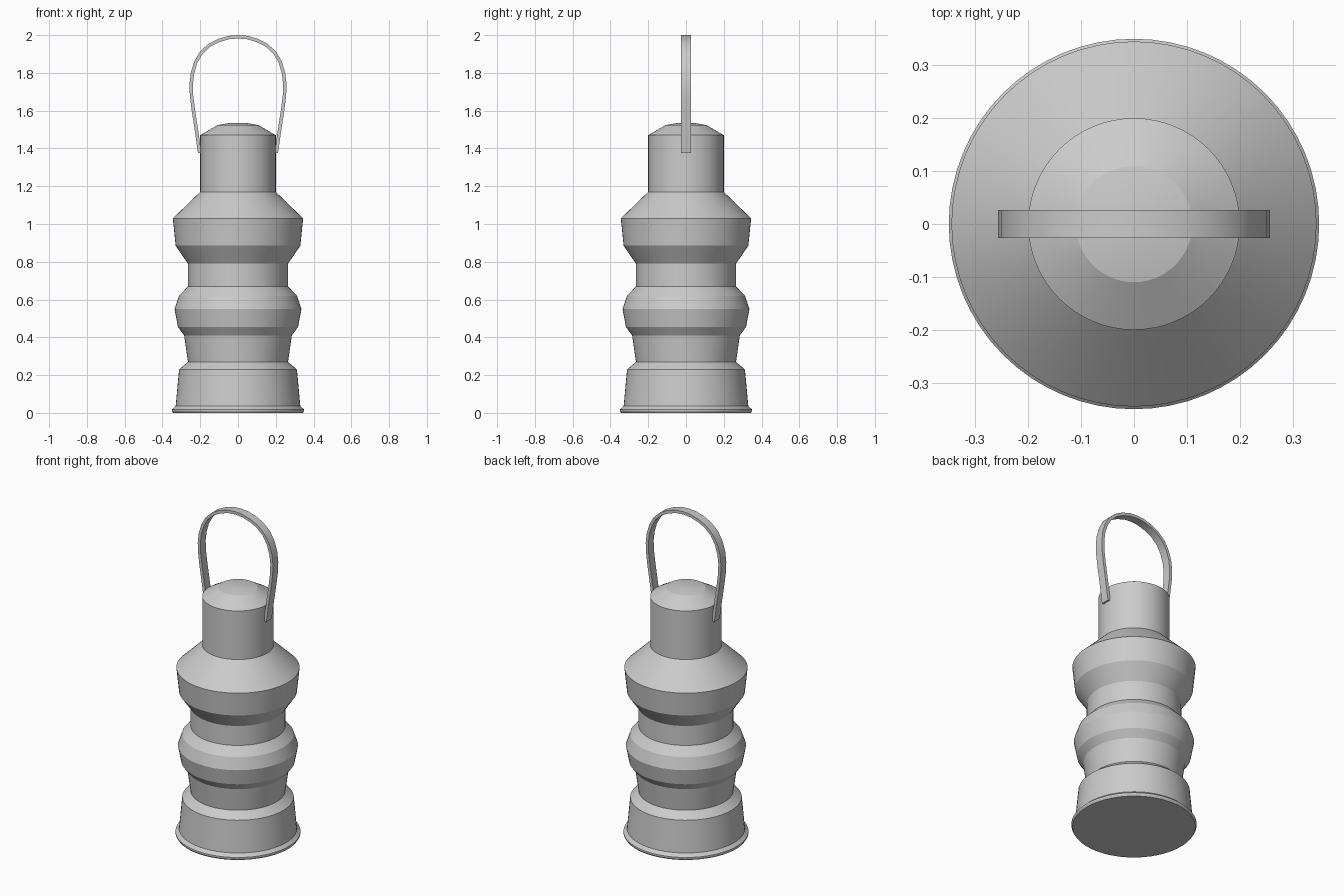
import bpy, bmesh, math
from mathutils import Vector

if "Cube" in bpy.data.objects:
    bpy.data.objects.remove(bpy.data.objects["Cube"])

grey = bpy.data.materials.new("light_grey")
grey.diffuse_color = (0.6, 0.6, 0.6, 1)
grey.use_nodes = True
grey.node_tree.nodes["Principled BSDF"].inputs["Base Color"].default_value = grey.diffuse_color
SEG = 64


def finish(name, bm, angle):
    bmesh.ops.recalc_face_normals(bm, faces=bm.faces)
    mesh = bpy.data.meshes.new(name)
    bm.to_mesh(mesh)
    bm.free()
    mesh.materials.append(grey)
    obj = bpy.data.objects.new(name, mesh)
    bpy.context.collection.objects.link(obj)
    bpy.ops.object.select_all(action='DESELECT')
    bpy.context.view_layer.objects.active = obj
    obj.select_set(True)
    bpy.ops.object.shade_smooth_by_angle(angle=math.radians(angle))
    return obj


def lathe(name, profile):
    """Revolve (radius, z) points around z; both ends are closed."""
    bm = bmesh.new()
    rings = []
    for r, z in profile:
        if r == 0:
            rings.append([bm.verts.new((0, 0, z))] * SEG)
        else:
            rings.append([bm.verts.new((r * math.cos(2 * math.pi * i / SEG),
                                        r * math.sin(2 * math.pi * i / SEG), z))
                          for i in range(SEG)])
    for a, b in zip(rings, rings[1:]):
        for i in range(SEG):
            j = (i + 1) % SEG
            corners = list(dict.fromkeys((a[i], a[j], b[j], b[i])))
            bm.faces.new(corners)
    return finish(name, bm, 10)


# Lantern body: flared foot, two bulges, shoulder, neck and shallow domed cap
lathe("body", [
    (0, 0), (0.344, 0), (0.350, 0.010), (0.350, 0.018), (0.330, 0.036),
    (0.312, 0.23), (0.265, 0.27), (0.285, 0.41), (0.318, 0.455),
    (0.336, 0.55), (0.312, 0.62), (0.265, 0.67), (0.265, 0.79),
    (0.330, 0.885), (0.345, 1.03), (0.20, 1.17), (0.20, 1.47),
    (0.11, 1.523), (0.05, 1.534), (0, 1.536),
])

# Carrying handle: flat strap following a mirrored arch
half = [(0.212, 1.375), (0.228, 1.49), (0.245, 1.60), (0.255, 1.68),
        (0.257, 1.74), (0.250, 1.80), (0.232, 1.86), (0.202, 1.912),
        (0.155, 1.955), (0.105, 1.98), (0.05, 1.996)]
outer = [Vector(p) for p in half] + [Vector((0, 2.0))]
outer += [Vector((-x, z)) for x, z in reversed(half)]
WIDTH, THICK = 0.026, 0.018
bm = bmesh.new()
sections = []
for i, p in enumerate(outer):
    t = (outer[min(i + 1, len(outer) - 1)] - outer[max(i - 1, 0)]).normalized()
    q = p + Vector((-t.y, t.x)) * THICK
    sections.append([bm.verts.new((v.x, y, v.y)) for v, y in
                     ((p, -WIDTH), (p, WIDTH), (q, WIDTH), (q, -WIDTH))])
for a, b in zip(sections, sections[1:]):
    for k in range(4):
        m = (k + 1) % 4
        bm.faces.new((a[k], a[m], b[m], b[k]))
bm.faces.new(sections[0])
bm.faces.new(sections[-1])
finish("handle", bm, 30)
